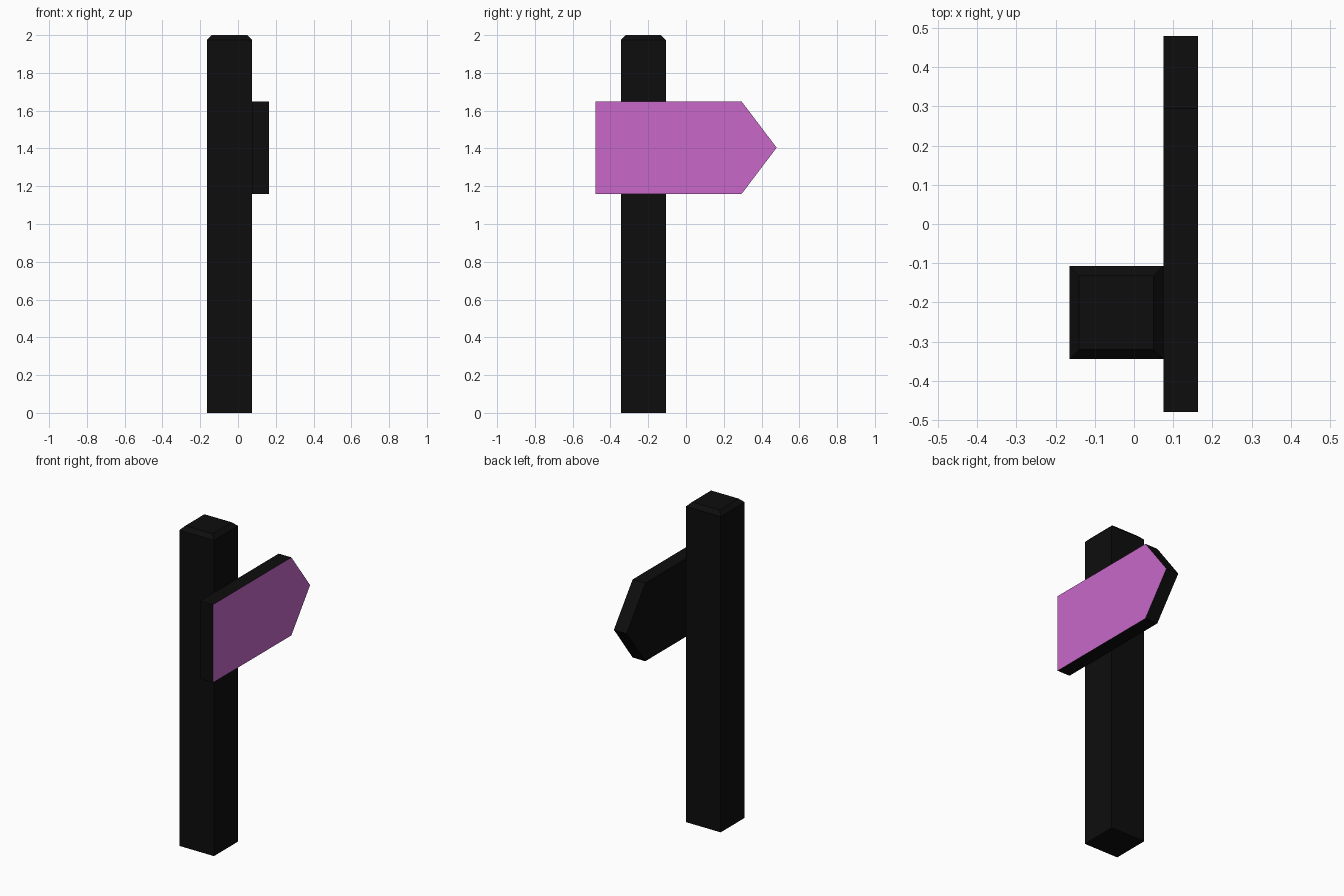
import bpy, bmesh
from mathutils import Vector

cube = bpy.data.objects.get("Cube")
if cube:
    bpy.data.objects.remove(cube, do_unlink=True)


def make_material(name, color):
    mat = bpy.data.materials.new(name)
    mat.use_nodes = True
    mat.diffuse_color = color
    mat.node_tree.nodes["Principled BSDF"].inputs["Base Color"].default_value = color
    return mat


def add_object(name, bm, materials):
    bmesh.ops.recalc_face_normals(bm, faces=bm.faces)
    mesh = bpy.data.meshes.new(name)
    bm.to_mesh(mesh)
    bm.free()
    for mat in materials:
        mesh.materials.append(mat)
    obj = bpy.data.objects.new(name, mesh)
    bpy.context.collection.objects.link(obj)
    return obj


def extrude_profile(points, offset):
    bm = bmesh.new()
    face = bm.faces.new([bm.verts.new(p) for p in points])
    new = bmesh.ops.extrude_face_region(bm, geom=[face], use_keep_orig=True)["geom"]
    verts = [v for v in new if isinstance(v, bmesh.types.BMVert)]
    bmesh.ops.translate(bm, verts=verts, vec=offset)
    return bm


black = make_material("black", (0.004, 0.004, 0.004, 1))
purple = make_material("orchid purple", (0.58, 0.14, 0.58, 1))

# Square post with a chamfered top
x0, x1, y0, y1 = -0.165, 0.075, -0.345, -0.107
height = 2.0
bm = extrude_profile([(x0, y0, 0), (x1, y0, 0), (x1, y1, 0), (x0, y1, 0)],
                     Vector((0, 0, height)))
top_edges = [e for e in bm.edges if all(v.co.z > height / 2 for v in e.verts)]
bmesh.ops.bevel(bm, geom=top_edges, offset=0.025, segments=1, affect='EDGES')
add_object("post", bm, [black])

# Arrow-shaped board pointing to the back, with a coloured outer face
low, mid, high = 1.16, 1.404, 1.648
outline = [(-0.48, low), (0.295, low), (0.48, mid), (0.295, high), (-0.48, high)]
bm = extrude_profile([(x1, y, z) for y, z in outline], Vector((0.088, 0, 0)))
bm.normal_update()
for face in bm.faces:
    face.material_index = int(face.calc_center_median().x > x1 + 0.08)
add_object("arrow_board", bm, [black, purple])
